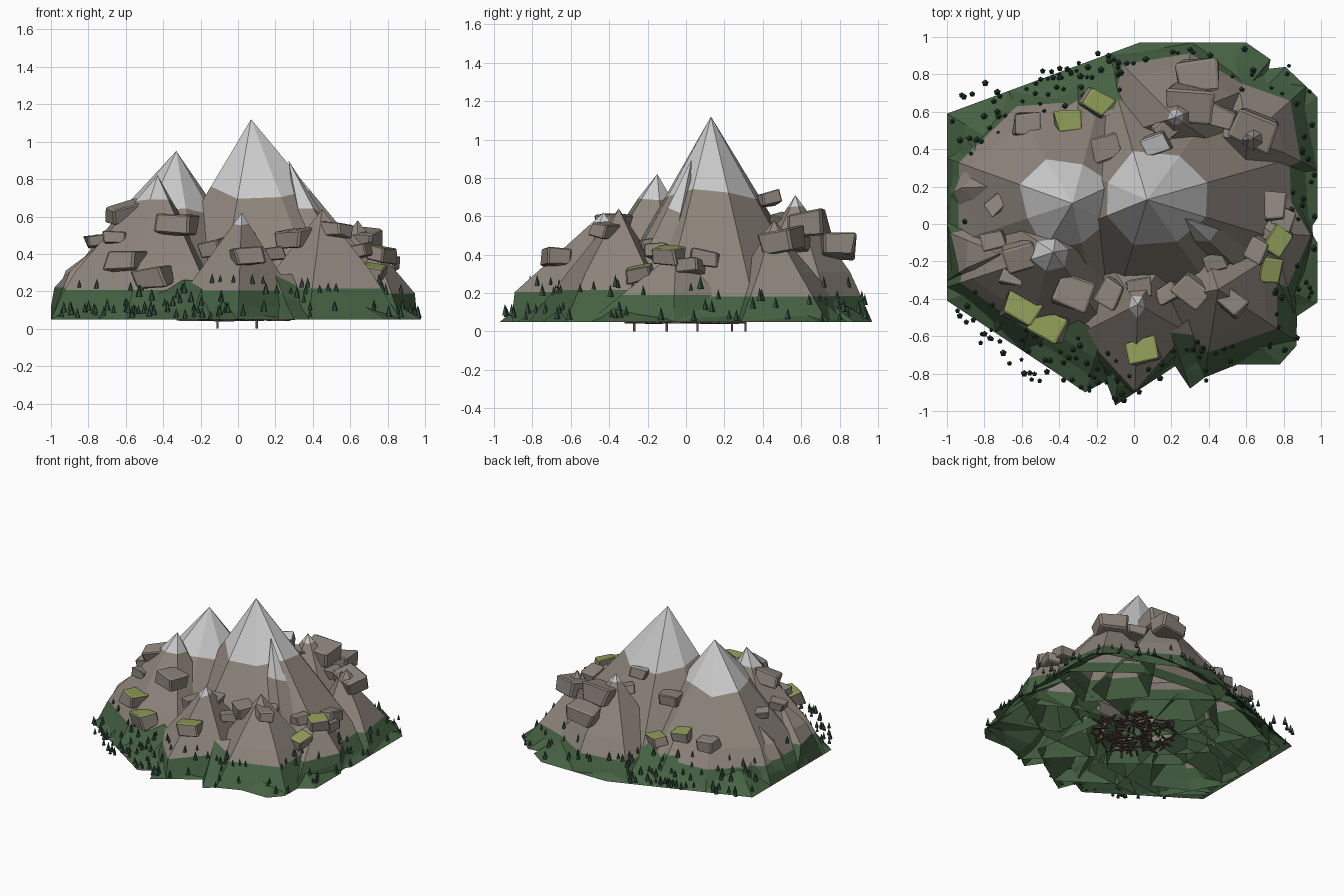
import bpy, bmesh, math, random
from mathutils import Vector, Matrix, Euler
from mathutils.bvhtree import BVHTree
from mathutils.geometry import intersect_line_line_2d as cross2d

if "Cube" in bpy.data.objects:
    bpy.data.objects.remove(bpy.data.objects["Cube"])

random.seed(7)
BASE = 0.05


def material(name, r, g, b):
    m = bpy.data.materials.new(name)
    m.diffuse_color = (r, g, b, 1)
    m.use_nodes = True
    m.node_tree.nodes["Principled BSDF"].inputs["Base Color"].default_value = m.diffuse_color
    return m


MATS = [material("grass", .06, .12, .055), material("rock", .27, .235, .20),
        material("snow", .9, .9, .88), material("moss", .28, .34, .10),
        material("pine", .03, .07, .045), material("bark", .10, .07, .06)]


def finish(bm, name):
    me = bpy.data.meshes.new(name)
    bm.normal_update()
    bm.to_mesh(me)
    bm.free()
    for m in MATS:
        me.materials.append(m)
    ob = bpy.data.objects.new(name, me)
    bpy.context.collection.objects.link(ob)
    return ob


# Footprint of the whole massif
OUTLINE = [(-1, .59), (.03, .97), (.6, .97), (.73, .88), (.72, .83), (.81, .84),
           (.98, .68), (.98, .03), (.94, -.03), (.98, -.1), (.98, -.42), (.86, -.5),
           (.87, -.65), (.78, -.75), (.47, -.75), (.3, -.88), (.22, -.76), (-.1, -.97),
           (-.15, -.84), (-.26, -.9), (-1, -.41)]


def reach(x, y):
    """Distance from the centre to the footprint edge in direction x, y."""
    d = Vector((x, y)).normalized() * 3
    hits = [cross2d(Vector((0, 0)), d, Vector(OUTLINE[i - 1]), Vector(OUTLINE[i]))
            for i in range(len(OUTLINE))]
    return max([h.length for h in hits if h] or [.9])


def colour(bm, snow, grass):
    for f in bm.faces:
        z = f.calc_center_median().z
        f.material_index = 0 if z < grass else (1 if z < snow else 2)


def slice_at(bm, z):
    bmesh.ops.bisect_plane(bm, geom=bm.verts[:] + bm.edges[:] + bm.faces[:],
                           plane_co=(0, 0, z), plane_no=(0, 0, 1), dist=1e-5)


def peak(name, apex, cx, cy, rx, ry, n, rot, snow, rough=.1):
    """Open irregular pyramid, sliced into height bands, kept inside the footprint."""
    bm = bmesh.new()
    top = bm.verts.new(apex)
    ring = []
    for i in range(n):
        a = math.radians(rot) + 2 * math.pi * i / n
        k = 1.03 + random.uniform(-rough, rough)
        ring.append(bm.verts.new((cx + rx * k * math.cos(a), cy + ry * k * math.sin(a), BASE)))
    for i in range(n):
        bm.faces.new((ring[i - 1], ring[i], top))
    grass = random.uniform(.18, .24)
    for z in (.12, grass, .31, snow):
        if z < apex[2]:
            slice_at(bm, z)
    # Flanks may end as upright walls left and right, but lean back at the diagonals
    for v in bm.verts:
        r = v.co.xy.length
        lean = .75 * abs(math.sin(2 * math.atan2(v.co.y, v.co.x)))
        lim = reach(v.co.x, v.co.y) * (1 - lean * (v.co.z - BASE))
        if r > lim:
            v.co.x *= lim / r
            v.co.y *= lim / r
    # Uneven snow edge
    for v in bm.verts:
        if abs(v.co.z - snow) < 1e-4:
            v.co += (Vector(apex) - v.co) * random.uniform(-.12, .12)
    colour(bm, snow, grass)
    return finish(bm, name)


# Mountain peaks: apex, base centre, base radii, sides, turn, snow line
PEAKS = [((.07, .13, 1.12), .2, .13, .8, .66, 8, 22, .73),
         ((-.33, .11, .95), -.44, .11, .7, .68, 8, 22, .64),
         ((-.43, -.15, .82), -.52, -.22, .58, .56, 6, 15, .69),
         ((.02, -.43, .62), .0, -.48, .42, .52, 5, 54, .56),
         ((.45, -.35, .64), .5, -.4, .46, .46, 5, 40, 2),
         ((.22, .57, .71), .26, .60, .47, .46, 6, 20, .65),
         ((.63, .47, .56), .66, .5, .4, .42, 5, 40, 2),
         ((.27, .03, .90), .58, -.2, .22, .2, 5, 15, .62)]
# Lower shoulders
SHOULDERS = [((.74, -.05, .42), .74, -.07, .36, .4, 5, 0, 2),
             ((-.72, .2, .46), -.76, .2, .62, .36, 5, 36, 2),
             ((-.72, -.16, .47), -.76, -.16, .5, .32, 5, 0, 2),
             ((-.30, .45, .46), -.3, .46, .42, .34, 5, 18, 2)]
terrain = [peak("mountain_peak", *p) for p in PEAKS]
terrain += [peak("mountain_shoulder", *p, rough=.14) for p in SHOULDERS]

# Grassy foot skirt around the massif
bm = bmesh.new()
rings = []
for s, z in ((1, BASE), (.9, .115), (.8, .18), (.66, .28)):
    rings.append([bm.verts.new((x * s, y * s, z + (random.uniform(-.02, .02) if s < 1 else 0)))
                  for x, y in OUTLINE])
for lo, hi in zip(rings, rings[1:]):
    for i in range(len(lo)):
        a, b, c, d = lo[i - 1], lo[i], hi[i], hi[i - 1]
        bm.faces.new((a, c, b))
        bm.faces.new((a, d, c))
colour(bm, 2, .24)
bmesh.ops.recalc_face_normals(bm, faces=bm.faces[:])
terrain.append(finish(bm, "grass_skirt"))

# Height lookup over the terrain
verts, polys = [], []
for ob in terrain:
    off = len(verts)
    verts += [v.co.copy() for v in ob.data.vertices]
    polys += [[off + i for i in p.vertices] for p in ob.data.polygons]
surface = BVHTree.FromPolygons(verts, polys)


def ground(x, y, default=BASE):
    hit = surface.ray_cast(Vector((x, y, 3)), Vector((0, 0, -1)))[0]
    return hit.z if hit else default


def boulder(name, x, y, z, w, turn, top=1):
    """Chipped block with jittered corners; top picks the cap colour."""
    z = max(z, ground(x, y) + (.03 if top == 3 else -.01))
    bm = bmesh.new()
    bmesh.ops.create_cube(bm, size=1)
    for v in bm.verts:
        v.co += Vector([random.uniform(-.1, .1) for _ in range(3)])
    bmesh.ops.bevel(bm, geom=bm.edges[:], offset=.07, segments=1, affect='EDGES')
    tilt = Euler((random.uniform(-.2, .2), random.uniform(-.2, .2), math.radians(turn)))
    bm.transform(Matrix.Translation((x, y, z)) @ tilt.to_matrix().to_4x4()
                 @ Matrix.Diagonal((w, w * .8, w * .55, 1)))
    bm.normal_update()
    for f in bm.faces:
        f.material_index = top if f.normal.z > .75 else 1
    finish(bm, name)


# Boulders: x, y, z, width, turn
ROCKS = [(.34, .79, .44, .21, 5), (.29, .64, .56, .23, -8), (.47, .57, .46, .14, -20),
         (.64, .51, .47, .22, -25), (.76, .1, .38, .15, 85), (.66, -.14, .42, .13, 60),
         (.52, -.42, .53, .14, -40), (.31, -.36, .49, .16, -40), (.18, -.37, .40, .12, 30),
         (.03, -.34, .43, .13, 10), (-.13, -.38, .43, .15, 60), (-.33, -.37, .56, .19, -20),
         (-.61, -.17, .62, .17, 15), (-.75, -.09, .47, .12, 10), (-.65, -.28, .46, .12, -10)]
ROCKS2 = [(-.57, .53, .34, .15, 0), (-.15, .41, .55, .15, 20), (.17, .51, .58, .12, 40),
          (-.74, .1, .47, .1, 40), (.8, .02, .34, .13, 70), (.43, -.2, .45, .12, 20)]
for r in ROCKS + ROCKS2:
    boulder("boulder", *r)
for r in [(-.6, -.45, .30, .18, -25), (-.45, -.54, .27, .18, -25), (.05, -.68, .26, .15, 15),
          (.77, -.09, .32, .14, 60), (.73, -.24, .30, .13, 80), (-.35, .55, .36, .14, 8),
          (-.2, .65, .33, .14, -35)]:
    boulder("mossy_boulder", *r, top=3)
boulder("snowy_boulder", .12, .43, .69, .13, 20, top=2)

# Small crag on the right-hand back block
bm = bmesh.new()
bmesh.ops.create_cone(bm, segments=6, radius1=.07, radius2=0, depth=.08,
                      matrix=Matrix.Translation((.64, .46, .54)))
colour(bm, 2, 0)
finish(bm, "crag")

# Pine trees scattered over the grassy foot, some just past its edge
bm = bmesh.new()
count = 0
while count < 190:
    a = random.uniform(0, 2 * math.pi)
    x, y = math.cos(a), math.sin(a)
    k = reach(x, y) * random.uniform(.75, 1.03)
    x, y = x * k, y * k
    if random.random() < .12:
        t, side = random.random(), random.random() < .65
        x = -.95 + .85 * t if side else -.95 + .45 * t
        y = (.66 + .22 * t if side else -.5 - .35 * t) + random.uniform(-.04, .06)
    z = ground(x, y, random.uniform(.06, .1))
    if z > .25 or abs(x) > .97 or abs(y) > .95:
        continue
    h = random.uniform(.04, .07)
    bmesh.ops.create_cone(bm, cap_ends=True, segments=5, radius1=h * .28, radius2=0, depth=h,
                          matrix=Matrix.Translation((x, y, z + h * .5)))
    count += 1
for f in bm.faces:
    f.material_index = 4
finish(bm, "pine_trees")

# Twig litter and short posts under the mountain
bm = bmesh.new()


def stick(loc, size, turn):
    bmesh.ops.create_cube(bm, size=1, matrix=Matrix.Translation(loc)
                          @ Matrix.Rotation(turn, 4, 'Z') @ Matrix.Diagonal((*size, 1)))


for i in range(130):
    a, r = random.uniform(0, 6.28), .31 * math.sqrt(random.random())
    stick((r * math.cos(a), r * math.sin(a), random.uniform(.045, .06)),
          (random.uniform(.05, .14), .014, .01), random.uniform(0, 3.14))
for x, y in ((-.11, -.27), (.1, -.1), (-.11, .06), (.1, .24), (-.11, .31)):
    stick((x, y, .03), (.012, .012, .06), 0)
for f in bm.faces:
    f.material_index = 5
finish(bm, "twig_litter")
